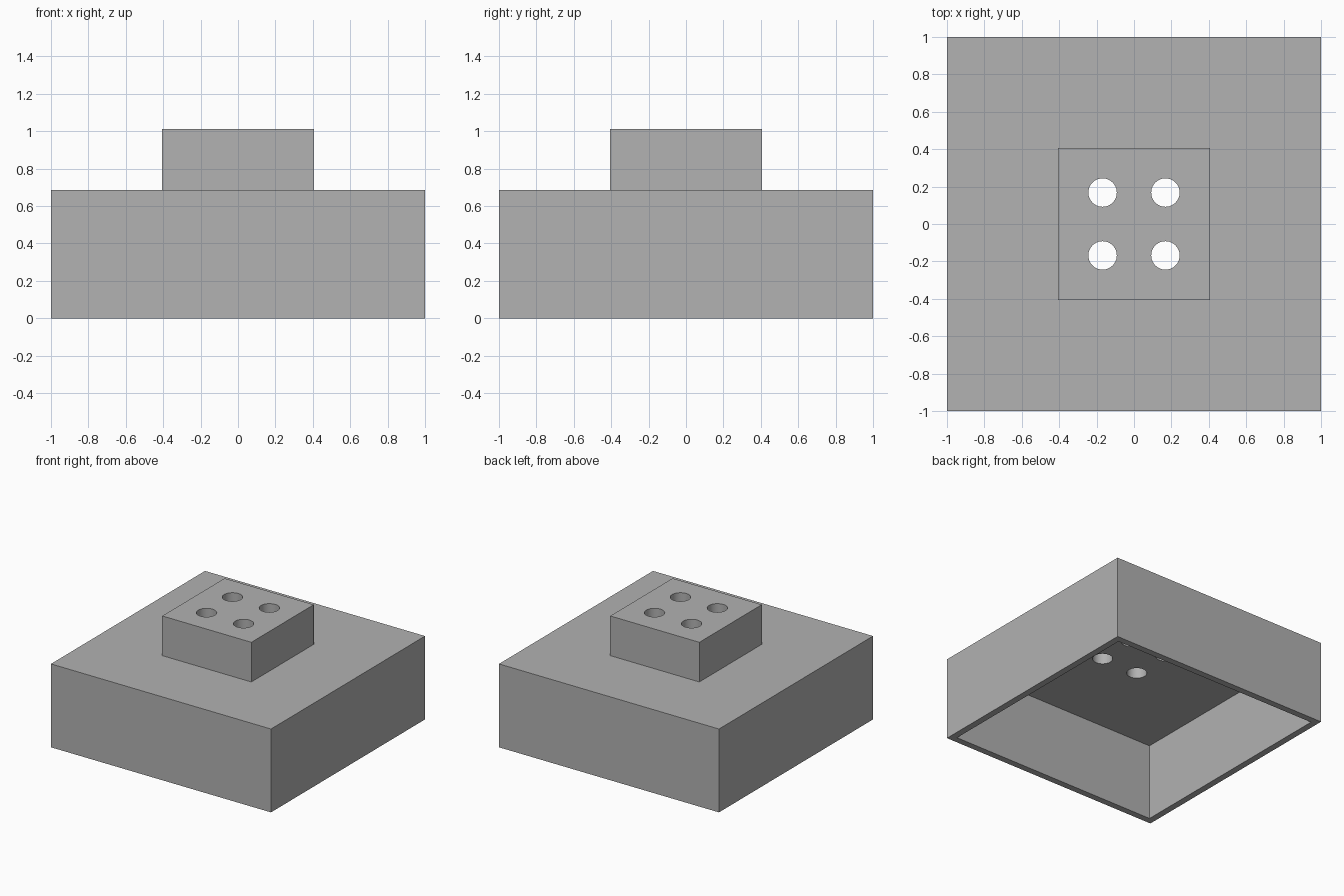
import bpy
import bmesh
from math import radians

if "Cube" in bpy.data.objects:
    bpy.data.objects.remove(bpy.data.objects["Cube"], do_unlink=True)

BODY_H = 0.685     # height of the square housing
TOTAL_H = 1.011    # height to the top of the boss
BOSS = 0.405       # half width of the boss
WALL = 0.054       # wall and ceiling thickness
HOLE_R = 0.076
HOLE_POS = 0.168

grey = bpy.data.materials.new("plain grey")
grey.use_nodes = True
colour = (0.445, 0.445, 0.445, 1)
grey.diffuse_color = colour
grey.node_tree.nodes["Principled BSDF"].inputs["Base Color"].default_value = colour


def step(bm, up, inset, depth):
    """Inset the outermost face looking up or down, then push it along its normal."""
    faces = [f for f in bm.faces if f.normal.z * up > 0.9]
    face = max(faces, key=lambda f: f.calc_center_median().z * up)
    bmesh.ops.inset_individual(bm, faces=[face], thickness=inset, use_even_offset=True)
    bmesh.ops.inset_individual(bm, faces=[face], thickness=0, depth=depth)


# Housing: a box with a raised boss on top and an open cavity below
bm = bmesh.new()
bmesh.ops.create_cube(bm, size=1)
for v in bm.verts:
    v.co = (v.co.x * 2, v.co.y * 2, (v.co.z + 0.5) * BODY_H)
bm.normal_update()
step(bm, 1, 1 - BOSS, TOTAL_H - BODY_H)
step(bm, -1, WALL, WALL - BODY_H)
bmesh.ops.remove_doubles(bm, verts=bm.verts, dist=0.0001)
bmesh.ops.recalc_face_normals(bm, faces=bm.faces)
mesh = bpy.data.meshes.new("housing")
bm.to_mesh(mesh)
bm.free()
mesh.materials.append(grey)
housing = bpy.data.objects.new("housing", mesh)
bpy.context.collection.objects.link(housing)

# Four round holes through the boss into the cavity
for x in (-HOLE_POS, HOLE_POS):
    for y in (-HOLE_POS, HOLE_POS):
        bpy.ops.mesh.primitive_cylinder_add(vertices=48, radius=HOLE_R, depth=1,
                                            location=(x, y, 0.8))
        cutter = bpy.context.object
        cutter.name = "hole_cutter"
        cutter.hide_render = True
        cutter.data.materials.append(grey)
        cut = housing.modifiers.new("hole", "BOOLEAN")
        cut.operation = "DIFFERENCE"
        cut.solver = "EXACT"
        cut.object = cutter
        bpy.ops.object.select_all(action="DESELECT")
        housing.select_set(True)
        bpy.context.view_layer.objects.active = housing
        bpy.ops.object.modifier_apply(modifier=cut.name)
        bpy.data.objects.remove(cutter, do_unlink=True)

# Round hole walls, crisp box edges
bpy.ops.object.shade_smooth_by_angle(angle=radians(30))
